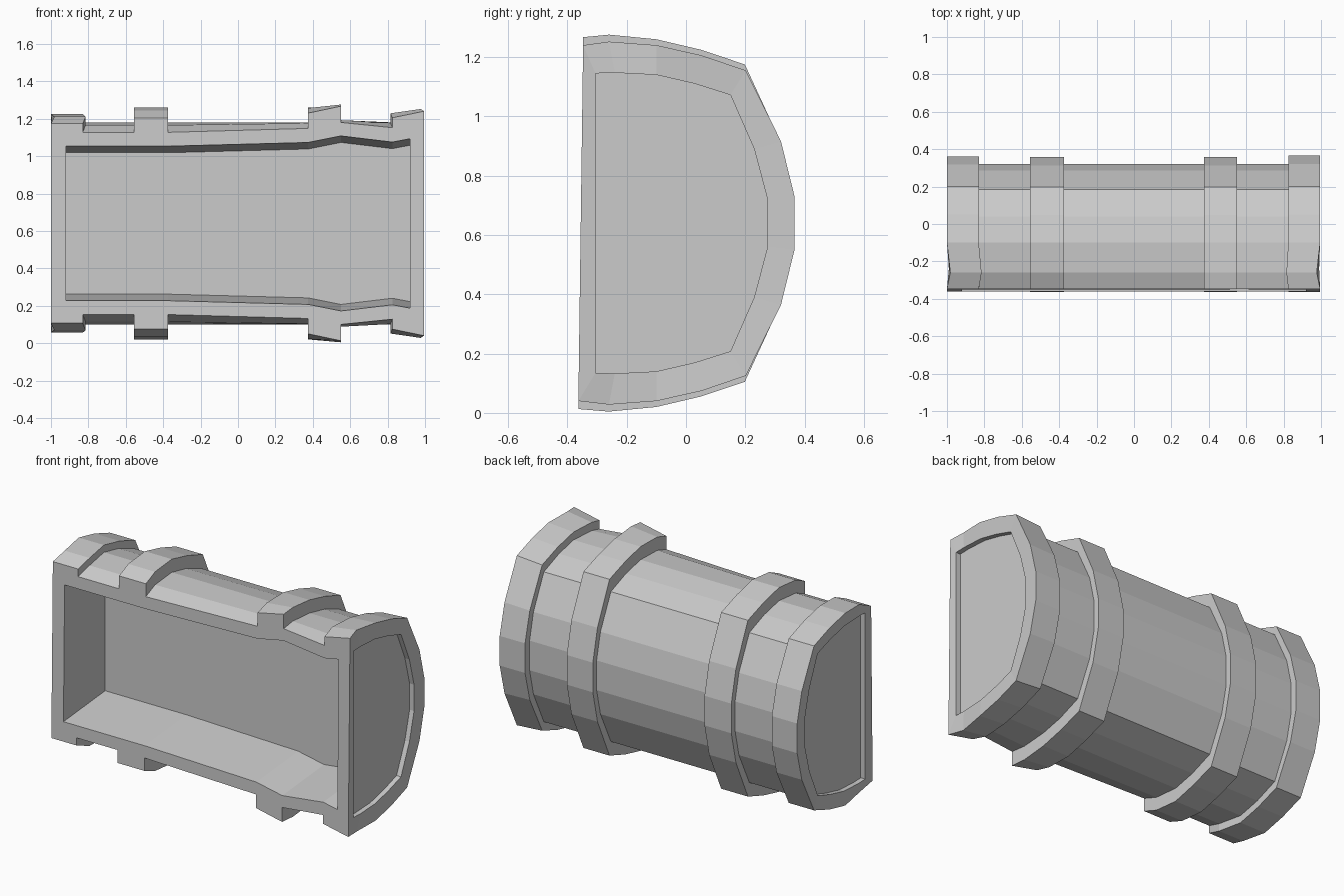
import bpy, bmesh

old = bpy.data.objects.get("Cube")
if old:
    bpy.data.objects.remove(old, do_unlink=True)

MID = 0.64          # height of the barrel axis
FRONT = 0.355       # distance of the flat front from the centre
BACK_WALL = 0.04    # depth position of the cavity's back wall

# Half profiles behind the front lip: (y, half height)
BODY = [(-0.10, 0.54), (0.04, 0.51), (0.185, 0.455), (0.285, 0.25), (0.322, 0.09)]
BAND = [(-0.10, 0.62), (0.05, 0.585), (0.20, 0.535), (0.317, 0.285), (0.362, 0.09)]
PANEL = [(-0.305, 0.505), (-0.24, 0.507), (-0.10, 0.50), (0.03, 0.47),
         (0.15, 0.432), (0.23, 0.25), (0.275, 0.08)]

# Barrel stations: x, band amount in height, in depth, lip half height, lip pinch
STATIONS = [
    (-1.0, 0.55, 1, 0.533, 0.018), (-0.83, 0.55, 1, 0.533, 0.015),
    (-0.83, 0, 0, 0.487, 0.015), (-0.555, 0, 0, 0.487, 0),
    (-0.555, 1, 0.9, 0.565, 0), (-0.375, 1, 0.9, 0.565, 0),
    (-0.375, 0, 0, 0.487, 0), (0.375, 0, 0, 0.508, 0),
    (0.375, 1, 0.9, 0.59, 0), (0.55, 1, 0.9, 0.627, 0),
    (0.55, 0, 0, 0.54, 0), (0.825, 0, 0, 0.512, -0.01),
    (0.825, 0.6, 1.1, 0.565, -0.01), (0.995, 0.75, 1.1, 0.60, -0.018),
]

# Cavity stations: x, half height of the opening
CAVITY = [(-0.92, 0.413), (-0.375, 0.413), (0.375, 0.433),
          (0.55, 0.468), (0.825, 0.435), (0.92, 0.453)]


def mix(a, b, t):
    return a + (b - a) * t


def lean(half):
    """The flat front leans slightly forward at the bottom."""
    return -FRONT + 0.008 * half / 0.6


def ring(bm, points):
    """Full closed section from a half profile of (x, y, half height)."""
    upper = [bm.verts.new((x, y, MID + h)) for x, y, h in points]
    lower = [bm.verts.new((x, y, MID - h)) for x, y, h in points]
    return upper + lower[::-1]


def section(bm, x, tz, ty, lip, pinch):
    pts = [(mix(a[0], b[0], ty), mix(a[1], b[1], tz)) for a, b in zip(BODY, BAND)]
    shoulder = (lip + pts[0][1]) / 2 + 0.012
    half = [(x, lean(lip), lip), (x + pinch, -0.26, shoulder)]
    r = ring(bm, half + [(x, y, h) for y, h in pts])
    r[0].co.y, r[-1].co.y = lean(lip), lean(-lip)
    return r


def bridge(bm, a, b, closed=False):
    count = len(a) if closed else len(a) - 1
    for i in range(count):
        j = (i + 1) % len(a)
        bm.faces.new((a[i], a[j], b[j], b[i]))


bm = bmesh.new()

# Banded outer shell
rings = [section(bm, *s) for s in STATIONS]
for a, b in zip(rings, rings[1:]):
    bridge(bm, a, b)

# Recessed end panels
for outer, side in ((rings[0], -1), (rings[-1], 1)):
    rim = ring(bm, [(side * 0.99, y, h) for y, h in PANEL])
    floor = ring(bm, [(side * 0.96, y, h) for y, h in PANEL])
    bridge(bm, outer, rim, closed=True)
    bridge(bm, rim, floor, closed=True)
    bm.faces.new(floor)

# Open cavity with sloping roof and floor
mouth, inner = {}, {}
for s in (1, -1):
    mouth[s] = [bm.verts.new((x, lean(s * h), MID + s * h)) for x, h in CAVITY]
    inner[s] = [bm.verts.new((x, BACK_WALL, MID + s * (h - 0.035))) for x, h in CAVITY]
    bridge(bm, mouth[s], inner[s])
bridge(bm, inner[1], inner[-1])
for end in (0, -1):
    bm.faces.new((mouth[1][end], inner[1][end], inner[-1][end], mouth[-1][end]))

# Flat front rim around the cavity
lip_top = [r[0] for r in rings]
lip_bottom = [r[-1] for r in rings]
bm.faces.new(lip_top + mouth[1][::-1])
bm.faces.new(lip_bottom + mouth[-1][::-1])
for end in (0, -1):
    bm.faces.new((lip_top[end], mouth[1][end], mouth[-1][end], lip_bottom[end]))

bmesh.ops.recalc_face_normals(bm, faces=bm.faces)
mesh = bpy.data.meshes.new("half_barrel")
bm.to_mesh(mesh)
bm.free()
barrel = bpy.data.objects.new("half_barrel", mesh)
bpy.context.collection.objects.link(barrel)

# Plain grey finish
grey = bpy.data.materials.new("plain_grey")
grey.use_nodes = True
colour = (0.6, 0.6, 0.6, 1)
grey.diffuse_color = colour
grey.node_tree.nodes["Principled BSDF"].inputs["Base Color"].default_value = colour
mesh.materials.append(grey)
